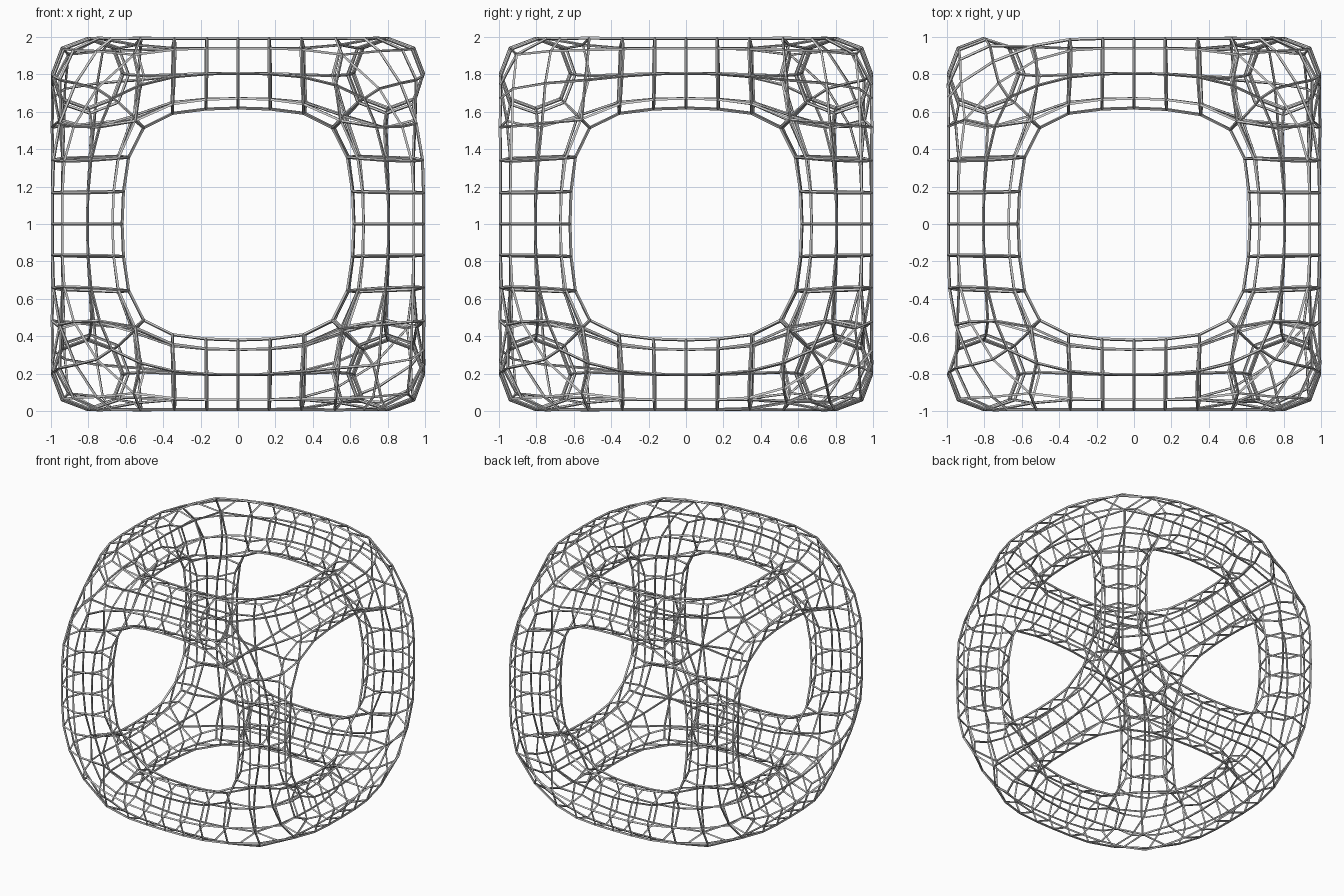
import bpy

if "Cube" in bpy.data.objects:
    bpy.data.objects.remove(bpy.data.objects["Cube"])

# Light grey wire colour
grey = bpy.data.materials.new("light_grey")
grey.diffuse_color = (0.6, 0.6, 0.6, 1.0)
grey.use_nodes = True
grey.node_tree.nodes["Principled BSDF"].inputs["Base Color"].default_value = grey.diffuse_color

# Cube whose twelve edges become tubes, standing on z = 0
SCALE = 0.807
bpy.ops.mesh.primitive_cube_add(size=2, location=(0, 0, 1))
frame = bpy.context.object
frame.name = "wire_cube_frame"
frame.scale = (SCALE, SCALE, SCALE)
frame.data.materials.append(grey)

# Square tubes along the edges, hulled together at the corners
skin = frame.modifiers.new("tubes", 'SKIN')
for v in frame.data.skin_vertices[0].data:
    v.radius = (0.25, 0.25)

# Eight-sided rounding of the tubes
rounding = frame.modifiers.new("rounding", 'SUBSURF')
rounding.levels = 1
rounding.render_levels = 1

# Thin struts along every edge of the rounded tubes
struts = frame.modifiers.new("struts", 'WIREFRAME')
struts.thickness = 0.02
struts.use_replace = True
